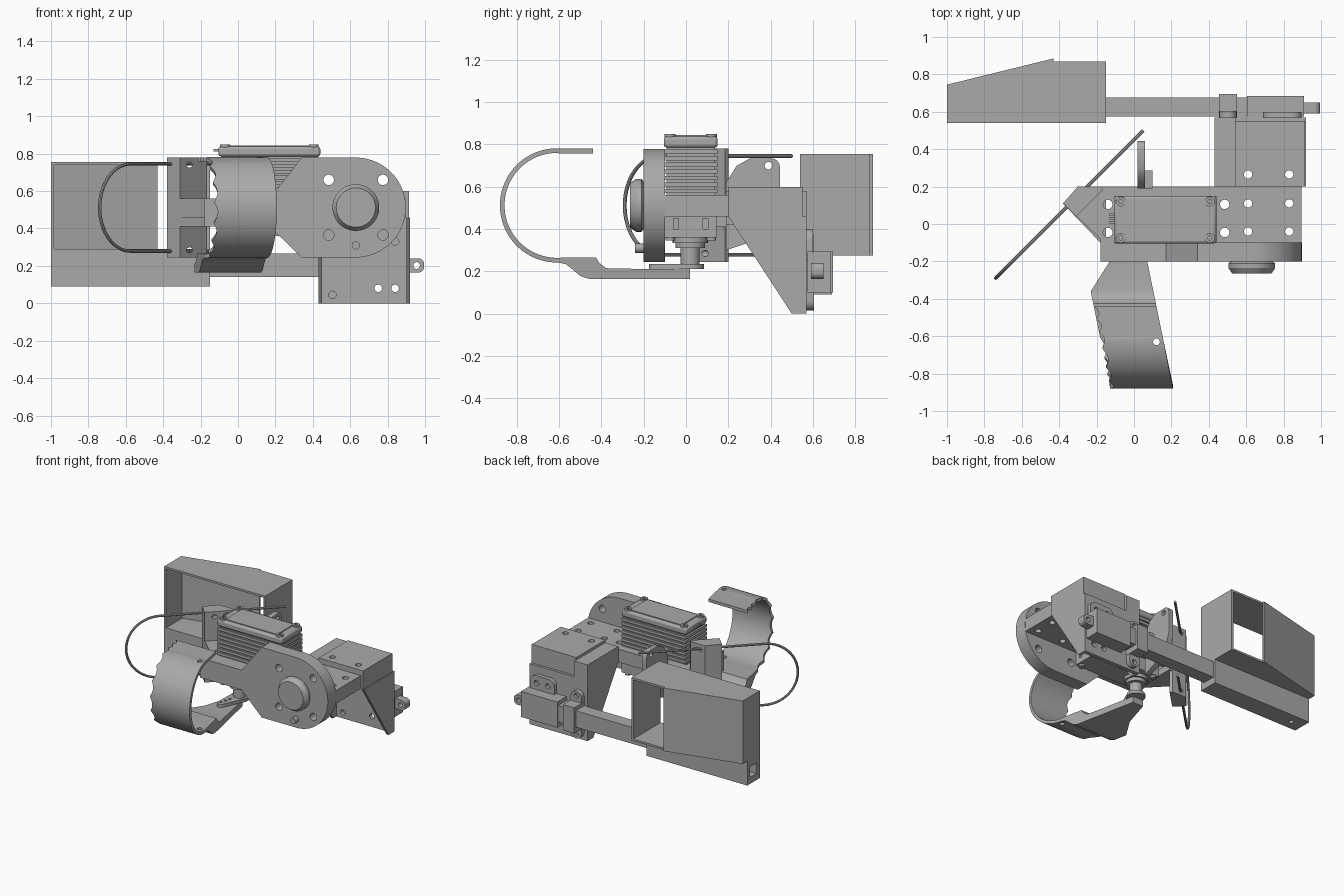
import bpy, bmesh, math
from mathutils import Vector

if "Cube" in bpy.data.objects:
    bpy.data.objects.remove(bpy.data.objects["Cube"], do_unlink=True)

grey = bpy.data.materials.new("plain grey")
grey.use_nodes = True
grey.diffuse_color = (0.4, 0.4, 0.4, 1)
grey.node_tree.nodes["Principled BSDF"].inputs["Base Color"].default_value = (0.4, 0.4, 0.4, 1)
parts = []


def finish(name, bm):
    bmesh.ops.recalc_face_normals(bm, faces=bm.faces)
    me = bpy.data.meshes.new(name)
    bm.to_mesh(me)
    bm.free()
    me.materials.append(grey)
    ob = bpy.data.objects.new(name, me)
    bpy.context.collection.objects.link(ob)
    parts.append(ob)
    return ob


def place(axis, u, v, w):
    return {"x": (w, u, v), "y": (u, w, v), "z": (u, v, w)}[axis]


def add_prism(bm, axis, pts, a, b):
    ends = [[bm.verts.new(place(axis, u, v, w)) for u, v in pts] for w in (a, b)]
    for end in ends:
        bm.faces.new(end)
    for i in range(len(pts)):
        j = (i + 1) % len(pts)
        bm.faces.new((ends[0][i], ends[0][j], ends[1][j], ends[1][i]))


def prism(name, axis, pts, a, b):
    bm = bmesh.new()
    add_prism(bm, axis, pts, a, b)
    return finish(name, bm)


def arc(cu, cv, r, start, end, n):
    angles = [math.radians(start + (end - start) * i / n) for i in range(n + 1)]
    return [(cu + r * math.cos(t), cv + r * math.sin(t)) for t in angles]


def circle(u, v, r, n=24):
    return arc(u, v, r, 0, 360, n)[:-1]


def rect(u0, u1, v0, v1):
    return [(u0, v0), (u1, v0), (u1, v1), (u0, v1)]


def box(name, x0, x1, y0, y1, z0, z1):
    return prism(name, "z", rect(x0, x1, y0, y1), z0, z1)


def cylinder(name, axis, u, v, r, a, b):
    return prism(name, axis, circle(u, v, r, 32), a, b)


def cut(ob, axis, outlines, a, b):
    bm = bmesh.new()
    for pts in outlines:
        add_prism(bm, axis, pts, a, b)
    cutter = finish("hole_cutter", bm)
    parts.remove(cutter)
    cutter.hide_render = True
    mod = ob.modifiers.new("holes", "BOOLEAN")
    mod.operation, mod.solver, mod.object = "DIFFERENCE", "EXACT", cutter
    bpy.context.view_layer.objects.active = ob
    bpy.ops.object.modifier_apply(modifier=mod.name)
    bpy.data.objects.remove(cutter, do_unlink=True)


def loft(name, sections):
    bm = bmesh.new()
    rings = [[bm.verts.new(p) for p in s] for s in sections]
    for r, s in zip(rings, rings[1:]):
        for i in range(4):
            j = (i + 1) % 4
            bm.faces.new((r[i], r[j], s[j], s[i]))
    bm.faces.new(rings[0])
    bm.faces.new(rings[-1])
    return finish(name, bm)


# Front plate with round end, hub and bolt
outline = arc(0.63, 0.512, 0.267, 90, -90, 40) + [
    (0.34, 0.245), (0.17, 0.41), (-0.18, 0.41), (-0.18, 0.56), (0.17, 0.56), (0.34, 0.779)]
plate = prism("front_plate", "y", outline, -0.2, -0.1)
cut(plate, "y", [circle(x, z, 0.028) for x in (0.485, 0.775) for z in (0.365, 0.66)], -0.3, 0)
hub = [[(*p[:1], y, p[1]) for p in circle(0.63, 0.512, r, 40)] for r, y in
       ((0.11, -0.2), (0.125, -0.21), (0.125, -0.235), (0.105, -0.265))]
bm = bmesh.new()
rings = [[bm.verts.new(p) for p in ring] for ring in hub]
for r, s in zip(rings, rings[1:]):
    for i in range(40):
        j = (i + 1) % 40
        bm.faces.new((r[i], r[j], s[j], s[i]))
bm.faces.new(rings[-1])
bm.faces.new(rings[0])
finish("hub", bm)
cylinder("hub_bolt", "y", 0.63, 0.31, 0.022, -0.24, -0.18)

# Horizontal chassis plate with an opening for the motor
chassis = prism("chassis_plate", "z", [
    (-0.18, -0.1), (0.895, -0.1), (0.895, 0.2), (-0.3, 0.2), (-0.38, 0.11), (-0.18, -0.08)], 0.46, 0.56)
holes = [circle(x, y, 0.025) for x in (-0.14, 0.485) for y in (-0.045, 0.105)]
holes += [circle(x, y, 0.022) for x in (0.61, 0.83) for y in (-0.04, 0.11)]
cut(chassis, "z", holes + [rect(-0.1, 0.44, -0.09, 0.14)], 0.3, 0.7)
prism("wing_rib", "z", [(-0.18, -0.1), (-0.15, -0.1), (-0.15, 0.2), (-0.3, 0.2), (-0.38, 0.11)], 0.41, 0.46)

# Guide blocks for the wire hoop, above and below the wing
for name, z0, z1 in (("upper_guide", 0.56, 0.78), ("lower_guide", 0.245, 0.41)):
    guide = prism(name, "z", [(-0.38, 0.11), (-0.31, 0.04), (-0.165, 0.185), (-0.18, 0.2), (-0.3, 0.2)], z0, z1)
    cut(guide, "y", [circle(-0.26, 0.74 if z0 > 0.5 else 0.285, 0.015, 16)], -0.1, 0.4)

# Wire hoop in a diagonal upright plane
path = [(0.05, 0.745)] + arc(-0.575, 0.512, 0.233, 90, 270, 32) + [(-0.1, 0.279)]
curve = bpy.data.curves.new("wire_hoop", "CURVE")
curve.dimensions = "3D"
curve.bevel_depth, curve.bevel_resolution, curve.use_fill_caps = 0.009, 2, True
spline = curve.splines.new("POLY")
spline.points.add(len(path) - 1)
for p, (x, z) in zip(spline.points, path):
    if x < -0.575:
        x = -0.575 + (x + 0.575) / math.sqrt(2)
    p.co = (x, x + 0.45, z, 1)
curve.materials.append(grey)
hoop = bpy.data.objects.new("wire_hoop", curve)
bpy.context.collection.objects.link(hoop)
bpy.ops.object.select_all(action="DESELECT")
hoop.select_set(True)
bpy.context.view_layer.objects.active = hoop
bpy.ops.object.convert(target="MESH")
parts.append(bpy.context.view_layer.objects.active)

# Motor: core, cooling fins, cap, lower case and screws
box("motor_core", -0.09, 0.43, -0.092, 0.138, 0.36, 0.8)
for i in range(7):
    z = 0.57 + i * 0.031
    box("motor_fin", -0.105, 0.44, -0.105, 0.15, z, z + 0.02)
cap = box("motor_cap", -0.105, 0.44, -0.105, 0.15, 0.785, 0.838)
bev = cap.modifiers.new("soft_edges", "BEVEL")
bev.width, bev.segments = 0.014, 2
box("motor_cap_panel", -0.05, 0.385, -0.08, 0.125, 0.83, 0.844)
lower = box("motor_lower_case", -0.105, 0.44, -0.1, 0.145, 0.36, 0.46)
cut(lower, "x", [rect(y, y + 0.025, 0.4, 0.45) for y in (-0.06, 0.08)], 0.42, 0.6)
for x in (-0.07, 0.405):
    for y in (-0.075, 0.12):
        screw = cylinder("motor_screw", "z", x, y, 0.026, 0.8, 0.85)
        cut(screw, "z", [circle(x, y, 0.012, 6)], 0.835, 0.9)
        cylinder("motor_foot", "z", x, y, 0.022, 0.345, 0.37)
for y in (0.01, 0.03, 0.05):
    box("cable_pin", -0.13, -0.07, y - 0.007, y + 0.007, 0.812, 0.826)

# Output shaft and horn under the motor
for r, a, b in ((0.083, 0.335, 0.36), (0.07, 0.31, 0.335), (0.045, 0.235, 0.31)):
    cylinder("output_shaft", "z", 0.0, 0.02, r, a, b)
horn = prism("shaft_horn", "z", arc(0, 0.02, 0.065, -10, 190, 16) + arc(-0.04, -0.145, 0.03, 190, 350, 10),
             0.212, 0.236)
cut(horn, "z", [circle(-0.025 - 0.01 * i, -0.06 - 0.04 * i, 0.01, 12) for i in range(3)], 0.1, 0.3)


# Curved claw: scalloped hook and the thick arm that carries it
def right_edge(y):
    return 0.03 - 0.2045 * y


hook_path = [(-0.44 - 0.0085 * i, 0.769, 0, 1) for i in range(20)]
for i in range(61):
    t = math.pi / 2 + math.pi * i / 60
    hook_path.append((-0.61 + 0.259 * math.cos(t), 0.512 + 0.259 * math.sin(t), math.cos(t), math.sin(t)))
hook = []
for i, (y, z, ny, nz) in enumerate(hook_path):
    xr = right_edge(y)
    xl = xr - 0.335 + 0.02 * abs(math.sin(i * math.pi / 8))
    n = Vector((0, ny, nz)) * 0.011
    hook.append([Vector((x, y, z)) + n * k for x, k in ((xl, -1), (xr, -1), (xr, 1), (xl, 1))])
hook = loft("claw_hook", hook)
stations = [(-0.61, 0.264, 0.242), (-0.57, 0.265, 0.235), (-0.54, 0.265, 0.212), (-0.5, 0.265, 0.178),
            (-0.46, 0.265, 0.165), (-0.425, 0.265, 0.165), (-0.41, 0.24, 0.165), (-0.38, 0.217, 0.165),
            (-0.36, 0.213, 0.165), (-0.2, 0.212, 0.165), (0.02, 0.212, 0.165)]
arm = []
for y, top, bottom in stations:
    xr = right_edge(y)
    xl = xr - 0.335 if y < -0.3 else -0.07 + 0.3 * y
    arm.append([(xl, y, bottom), (xr, y, bottom), (xr, y, top), (xl, y, top)])
arm = loft("claw_arm", arm)
for ob in (hook, arm):
    cut(ob, "z", [circle(0.12, -0.63, 0.018)], 0, 1)

# Rear fin behind the motor
fin = prism("rear_fin", "x", [(0.19, 0.3), (0.28, 0.33), (0.37, 0.39), (0.425, 0.46), (0.445, 0.52), (0.445, 0.69)]
            + arc(0.4, 0.69, 0.045, 20, 90, 6) + [(0.3, 0.733), (0.24, 0.7), (0.19, 0.62)], 0.02, 0.06)
cut(fin, "x", [circle(0.39, 0.7, 0.018)], -0.1, 0.2)
box("fin_block", 0.06, 0.1, 0.19, 0.285, 0.42, 0.58)

# Rear bracket: top block, triangular gussets and back plate
block = box("bracket_block", 0.54, 0.915, 0.2, 0.55, 0.46, 0.6)
cut(block, "z", [circle(x, 0.265, 0.022) for x in (0.61, 0.83)], 0.3, 0.7)
box("bracket_ledge", 0.43, 0.545, 0.2, 0.57, 0.46, 0.58)
for x in (0.43, 0.9):
    prism("gusset", "x", [(0.2, 0.46), (0.5, 0), (0.57, 0), (0.57, 0.46)], x, x + 0.02)
back = box("back_plate", 0.45, 0.9, 0.54, 0.57, 0, 0.46)
cut(back, "y", [circle(x, z, 0.02) for x, z in ((0.505, 0.045), (0.75, 0.08), (0.84, 0.08), (0.84, 0.33))], 0.4, 0.7)

# Square rod, its collar, end housing and eyelet
box("square_rod", -0.2, 0.62, 0.575, 0.675, 0.14, 0.265)
box("rod_collar", 0.455, 0.55, 0.57, 0.695, 0.1, 0.295)
tab = prism("collar_tab", "y", arc(0.503, 0.33, 0.045, 0, 180, 12) + arc(0.503, 0.06, 0.045, 180, 360, 12), 0.57, 0.605)
cut(tab, "y", [circle(0.503, z, 0.018) for z in (0.05, 0.34)], 0.58, 0.7)
box("end_housing", 0.605, 0.91, 0.575, 0.685, 0.1, 0.295)
mount = prism("mount_tab", "y", [(0.69, 0.25), (0.895, 0.25)] + arc(0.845, 0.35, 0.05, 0, 90, 8)
              + arc(0.74, 0.35, 0.05, 90, 180, 8), 0.565, 0.6)
cut(mount, "y", [circle(x, 0.345, 0.02) for x in (0.745, 0.84)], 0.575, 0.7)
eyelet = prism("eyelet", "y", [(0.9, 0.24), (0.9, 0.165)] + arc(0.965, 0.195, 0.03, -90, 0, 8)
               + arc(0.965, 0.21, 0.03, 0, 90, 8), 0.59, 0.65)
cut(eyelet, "y", [circle(0.955, 0.202, 0.018)], 0.5, 0.7)

# Open box frame with a slanted back panel, standing on a beam
footprint = [(-1, 0.54), (-0.15, 0.54), (-0.15, 0.87), (-0.43, 0.87), (-0.43, 0.885), (-1, 0.745)]
for name, z in (("frame_top", 0.74), ("frame_floor", 0.275)):
    prism(name, "z", footprint, z, z + 0.015)
box("frame_left_wall", -1, -0.985, 0.54, 0.74, 0.275, 0.755)
box("frame_right_wall", -0.165, -0.15, 0.54, 0.87, 0.275, 0.755)
prism("frame_back_panel", "z", [(-1, 0.73), (-0.43, 0.87), (-0.43, 0.885), (-1, 0.745)], 0.275, 0.755)
beam = box("frame_beam", -1, -0.15, 0.54, 0.69, 0.09, 0.28)
cut(beam, "x", [rect(0.58, 0.655, 0.14, 0.22)], -1.1, -0.85)
cut(beam, "z", [circle(-0.9, 0.615, 0.018)], 0, 0.15)

# Smooth the round surfaces and keep edges sharp
bpy.ops.object.select_all(action="DESELECT")
for ob in parts:
    ob.select_set(True)
bpy.context.view_layer.objects.active = parts[0]
bpy.ops.object.shade_smooth_by_angle(angle=math.radians(30))
